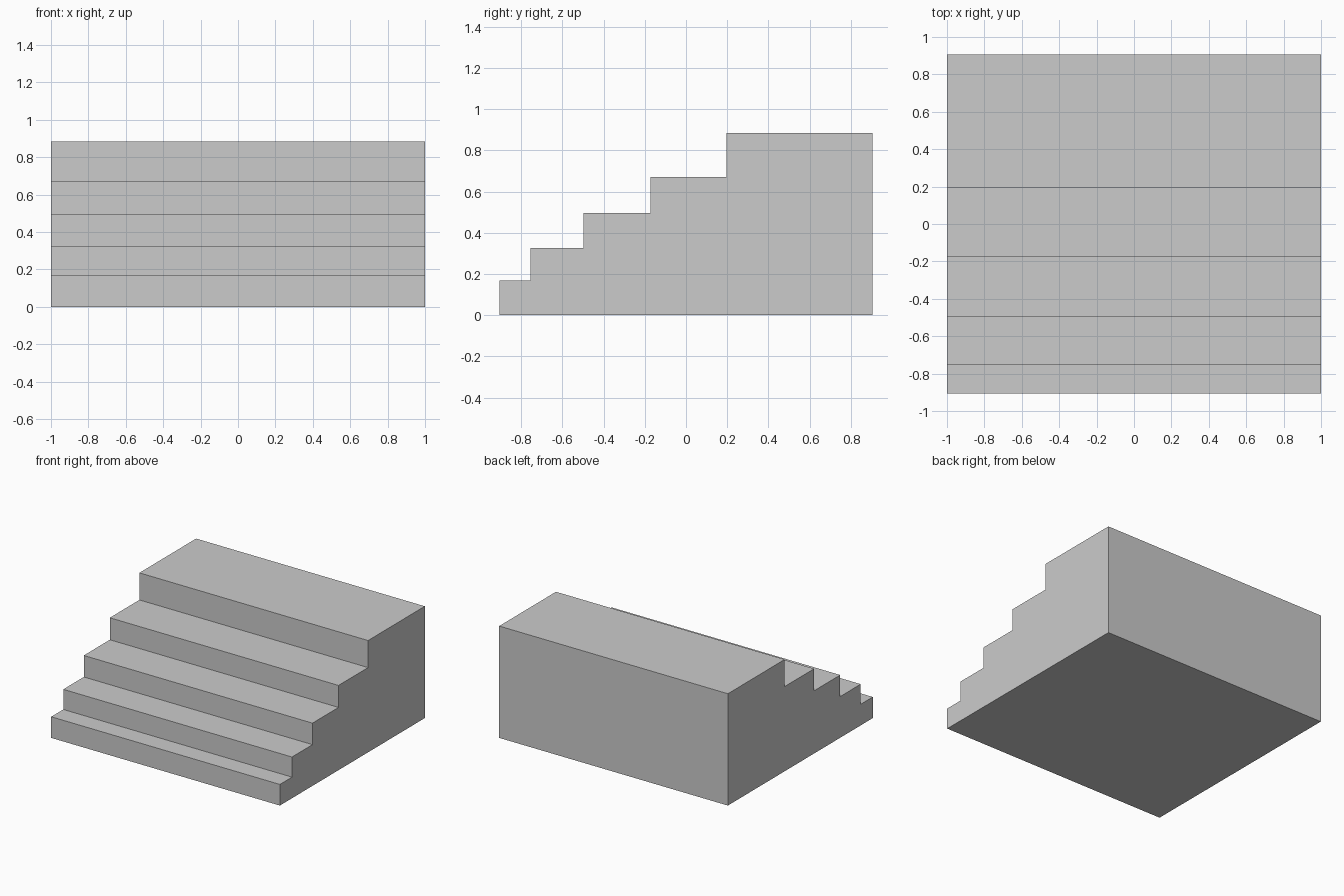
import bpy, bmesh

if "Cube" in bpy.data.objects:
    bpy.data.objects.remove(bpy.data.objects["Cube"])

HALF_WIDTH = 1.0
FRONT, BACK = -0.905, 0.905
# (front edge y, tread height z) of each step
STEPS = [(FRONT, 0.167), (-0.754, 0.326), (-0.498, 0.496), (-0.173, 0.67), (0.196, 0.884)]

# Side profile of the staircase
profile = [(FRONT, 0.0)]
for i, (y, z) in enumerate(STEPS):
    next_y = STEPS[i + 1][0] if i + 1 < len(STEPS) else BACK
    profile += [(y, z), (next_y, z)]
profile.append((BACK, 0.0))

# Solid steps: side profile extruded across the width
bm = bmesh.new()
side = bm.faces.new([bm.verts.new((-HALF_WIDTH, y, z)) for y, z in profile])
extruded = bmesh.ops.extrude_face_region(bm, geom=[side], use_keep_orig=True)
verts = [g for g in extruded["geom"] if isinstance(g, bmesh.types.BMVert)]
bmesh.ops.translate(bm, verts=verts, vec=(2 * HALF_WIDTH, 0, 0))
bmesh.ops.recalc_face_normals(bm, faces=bm.faces[:])

mesh = bpy.data.meshes.new("steps")
bm.to_mesh(mesh)
bm.free()
bpy.context.collection.objects.link(bpy.data.objects.new("steps", mesh))
